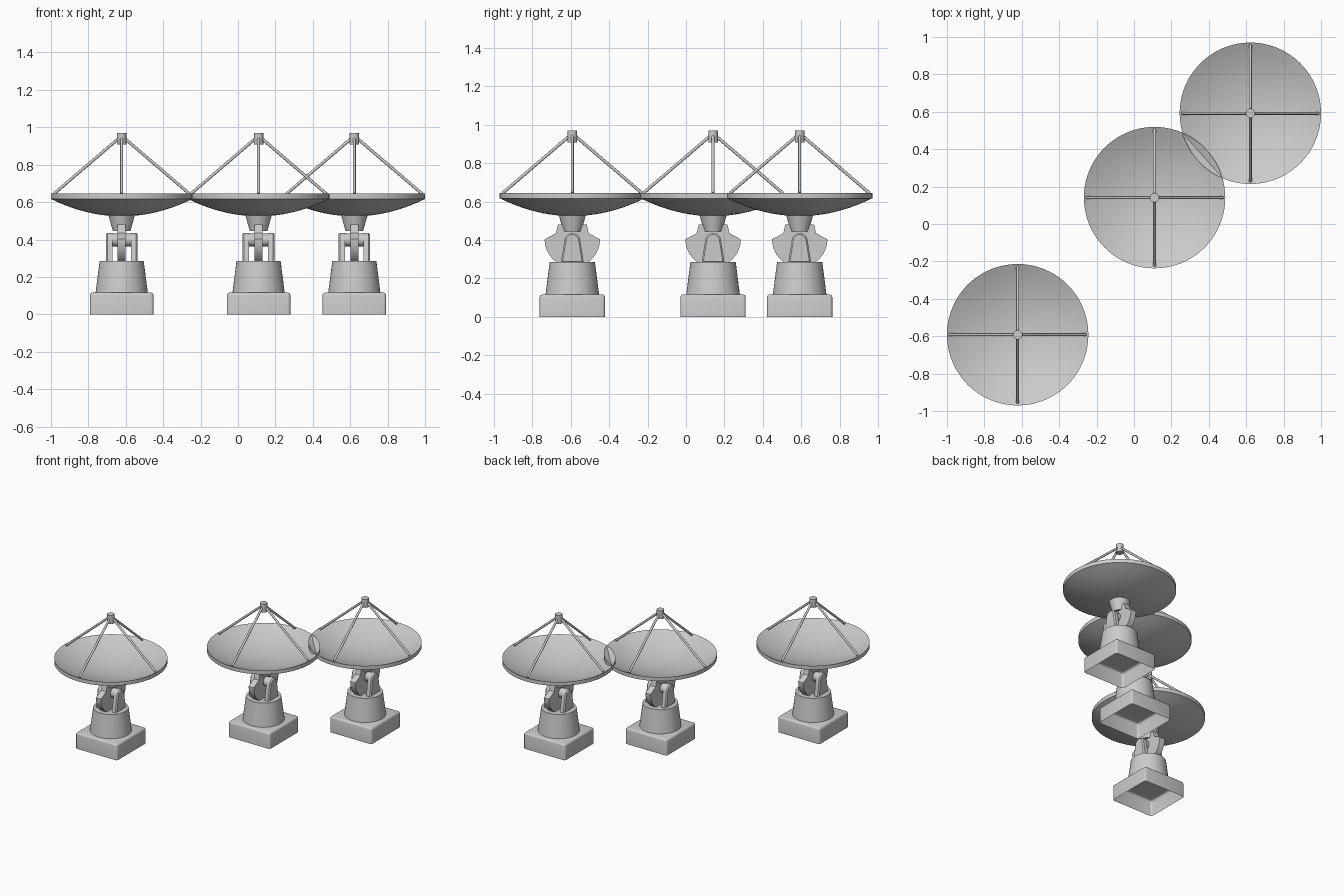
import bpy, bmesh, math
from mathutils import Vector

if "Cube" in bpy.data.objects:
    bpy.data.objects.remove(bpy.data.objects["Cube"])

grey = bpy.data.materials.new("light_grey")
grey.diffuse_color = (0.6, 0.6, 0.6, 1)
grey.use_nodes = True
grey.node_tree.nodes["Principled BSDF"].inputs["Base Color"].default_value = grey.diffuse_color


def finish(bm, name, angle=35):
    """Turn a bmesh into a smooth shaded mesh with sharp edges kept."""
    mesh = bpy.data.meshes.new(name)
    bm.to_mesh(mesh)
    bm.free()
    mesh.materials.append(grey)
    for p in mesh.polygons:
        p.use_smooth = True
    mesh.set_sharp_from_angle(angle=math.radians(angle))
    return mesh


def lathe(name, profile, seg=64):
    """Spin an (r, z) profile about z."""
    bm = bmesh.new()
    vs = [bm.verts.new((r, 0, z)) for r, z in profile]
    es = [bm.edges.new(p) for p in zip(vs, vs[1:])]
    bmesh.ops.spin(bm, geom=vs + es, cent=(0, 0, 0), axis=(0, 0, 1),
                   angle=math.tau, steps=seg, use_duplicate=False)
    bmesh.ops.remove_doubles(bm, verts=bm.verts, dist=1e-5)
    bmesh.ops.recalc_face_normals(bm, faces=bm.faces)
    return finish(bm, name)


def plate(name, outline, x0, x1, bevel=0.0):
    """Extrude a (y, z) outline from x0 to x1."""
    bm = bmesh.new()
    face = bm.faces.new([bm.verts.new((x0, y, z)) for y, z in outline])
    new = bmesh.ops.extrude_face_region(bm, geom=[face])["geom"]
    bmesh.ops.translate(bm, verts=[v for v in new if isinstance(v, bmesh.types.BMVert)],
                        vec=(x1 - x0, 0, 0))
    bmesh.ops.recalc_face_normals(bm, faces=bm.faces)
    if bevel:
        s = max(x0, x1, key=abs)
        rim = [e for e in bm.edges if all(abs(v.co.x - s) < 1e-5 for v in e.verts)]
        bmesh.ops.bevel(bm, geom=rim, offset=bevel, segments=1, affect='EDGES')
    return finish(bm, name)


def rod(name, a, b, r, seg=16):
    """Round bar between two points."""
    a, b = Vector(a), Vector(b)
    bm = bmesh.new()
    bmesh.ops.create_cone(bm, cap_ends=True, segments=seg, radius1=r, radius2=r,
                          depth=(b - a).length)
    m = (b - a).to_track_quat('Z', 'Y').to_matrix().to_4x4()
    m.translation = (a + b) / 2
    bmesh.ops.transform(bm, matrix=m, verts=bm.verts)
    return finish(bm, name)


def arc(cy, cz, r, a0, a1, n):
    """Points on a (y, z) arc, in degrees."""
    return [(cy + r * math.cos(math.radians(a0 + (a1 - a0) * i / n)),
             cz + r * math.sin(math.radians(a0 + (a1 - a0) * i / n))) for i in range(n + 1)]


def plinth():
    """Rounded square base, open underneath."""
    bm = bmesh.new()
    bmesh.ops.create_cube(bm, size=1)
    for v in bm.verts:
        v.co = (v.co.x * 0.34, v.co.y * 0.34, (v.co.z + 0.5) * 0.116)
    bottom = [f for f in bm.faces if f.normal.z < -0.5]
    bmesh.ops.delete(bm, geom=bottom, context='FACES_ONLY')
    edges = [e for e in bm.edges if max(v.co.z for v in e.verts) > 0.05]
    bmesh.ops.bevel(bm, geom=edges, offset=0.014, segments=3, profile=0.5, affect='EDGES')
    return finish(bm, "base")


parts = [plinth()]

# tapered drum on the base
parts.append(lathe("drum", [(0, 0.112), (0.14, 0.112), (0.118, 0.284), (0, 0.284)]))

# two yoke arms with round tops, and the axle between them
arm = [(-0.06, 0.28), (0.06, 0.28)] + arc(0, 0.395, 0.041, 10, 170, 14)
for side, label in ((-1, "left"), (1, "right")):
    parts.append(plate(label + "_yoke_arm", arm, side * 0.05, side * 0.085, 0.008))
parts.append(rod("axle", (-0.07, 0, 0.398), (0.07, 0, 0.398), 0.034, 32))

# elevation gear sector
sector = arc(0, 0.403, 0.144, 180, 360, 32)
sector += [(0.085, 0.435), (0.075, 0.48), (-0.075, 0.48), (-0.085, 0.435)]
parts.append(plate("gear_sector", sector, -0.021, 0.021))

# cone holding the dish
parts.append(lathe("dish_mount", [(0, 0.445), (0.047, 0.445), (0.072, 0.535), (0, 0.535)], 48))

# parabolic dish: outer skin, rim band, inner skin
R, N = 0.378, 10
outer = [(R * i / N, 0.524 + 0.093 * (i / N) ** 2) for i in range(N + 1)]
inner = [(R * i / N, 0.552 + 0.093 * (i / N) ** 2) for i in range(N, -1, -1)]
parts.append(lathe("dish", outer + inner, 80))

# four struts and the receiver they carry
for i in range(4):
    c, s = [(1, 0), (0, 1), (-1, 0), (0, -1)][i]
    parts.append(rod("strut_%d" % (i + 1), (0.364 * c, 0.364 * s, 0.643),
                     (0.012 * c, 0.012 * s, 0.944), 0.008, 12))
parts.append(rod("receiver", (0, 0, 0.908), (0, 0, 0.97), 0.025, 24))

# three antennas in a row
for n, (x, y) in enumerate([(-0.622, -0.592), (0.11, 0.141), (0.622, 0.592)]):
    for mesh in parts:
        ob = bpy.data.objects.new("antenna%d_%s" % (n + 1, mesh.name), mesh)
        ob.location = (x, y, 0)
        bpy.context.collection.objects.link(ob)
